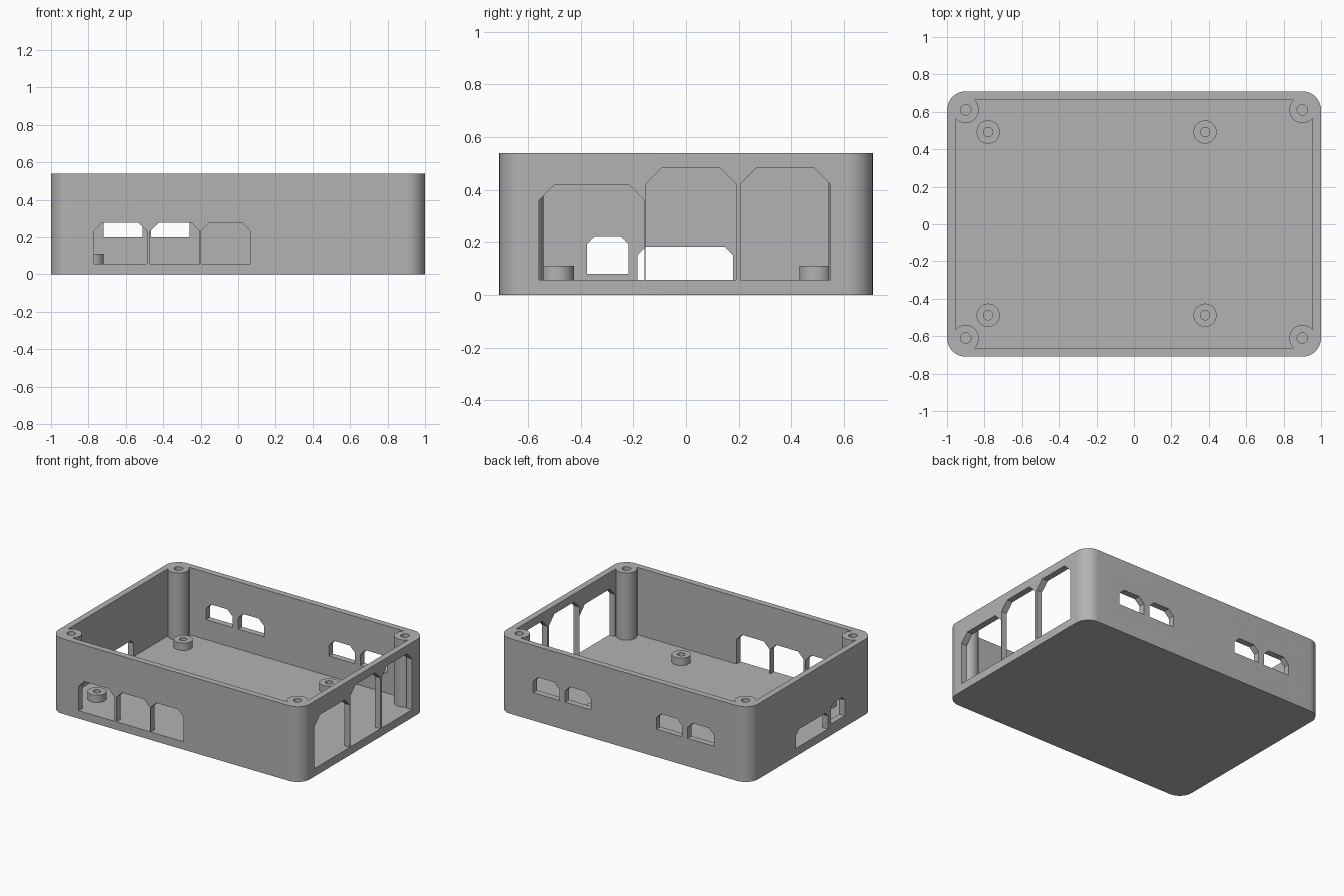
import bpy, bmesh, math
from mathutils import Matrix, Vector

HX, HY, H = 1.0, 0.709, 0.54      # half sizes and height
WALL, FLOOR = 0.045, 0.057

if "Cube" in bpy.data.objects:
    bpy.data.objects.remove(bpy.data.objects["Cube"], do_unlink=True)

grey = bpy.data.materials.new("matte grey")
grey.use_nodes = True
grey.diffuse_color = (0.45, 0.45, 0.45, 1)
grey.node_tree.nodes["Principled BSDF"].inputs["Base Color"].default_value = (0.45, 0.45, 0.45, 1)


def prism(name, outline, origin, u, v, depth):
    """Extrude a 2D outline drawn along axes u and v by the depth vector."""
    bm = bmesh.new()
    o, u, v = Vector(origin), Vector(u), Vector(v)
    face = bm.faces.new([bm.verts.new(o + u * a + v * b) for a, b in outline])
    new = bmesh.ops.extrude_face_region(bm, geom=[face])["geom"]
    bmesh.ops.translate(bm, vec=Vector(depth),
                        verts=[g for g in new if isinstance(g, bmesh.types.BMVert)])
    bmesh.ops.recalc_face_normals(bm, faces=bm.faces)
    mesh = bpy.data.meshes.new(name)
    bm.to_mesh(mesh)
    bm.free()
    mesh.materials.append(grey)
    ob = bpy.data.objects.new(name, mesh)
    bpy.context.collection.objects.link(ob)
    return ob


def rounded_rect(hx, hy, r, steps=14):
    pts = []
    for i, (sx, sy) in enumerate([(1, 1), (-1, 1), (-1, -1), (1, -1)]):
        for k in range(steps + 1):
            a = math.pi / 2 * (i + k / steps)
            pts.append((sx * (hx - r) + r * math.cos(a), sy * (hy - r) + r * math.sin(a)))
    return pts


def circle(r, n):
    return [(r * math.cos(math.tau * i / n), r * math.sin(math.tau * i / n)) for i in range(n)]


def upright(name, outline, x, y, z0, z1):
    return prism(name, outline, (x, y, z0), (1, 0, 0), (0, 1, 0), (0, 0, z1 - z0))


def combine(ob, other, operation):
    mod = ob.modifiers.new(operation.title(), "BOOLEAN")
    mod.operation, mod.solver, mod.object = operation, "EXACT", other
    with bpy.context.temp_override(object=ob, active_object=ob, selected_objects=[ob]):
        bpy.ops.object.modifier_apply(modifier=mod.name)
    bpy.data.objects.remove(other, do_unlink=True)


def smooth(ob):
    bpy.ops.object.select_all(action="DESELECT")
    ob.select_set(True)
    bpy.context.view_layer.objects.active = ob
    bpy.ops.object.shade_smooth_by_angle(angle=math.radians(30))


def window(side, a0, a1, z0, z1, c):
    """Cut a port with chamfered top corners through one wall."""
    outline = [(a0, z0), (a1, z0), (a1, z1 - c), (a1 - c, z1), (a0 + c, z1), (a0, z1 - c)]
    axis, sign = side
    inner = ((HX if axis == "x" else HY) - WALL - 0.004) * sign
    out = Vector((1, 0, 0)) if axis == "x" else Vector((0, 1, 0))
    along = (0, 1, 0) if axis == "x" else (1, 0, 0)
    combine(body, prism("port_cutter", outline, out * inner, along, (0, 0, 1), out * sign * 0.1),
            "DIFFERENCE")


# Open tray
body = upright("enclosure_body", rounded_rect(HX, HY, 0.1), 0, 0, 0, H)
combine(body, upright("cavity", rounded_rect(HX - WALL, HY - WALL, 0.055), 0, 0, FLOOR, H + 0.1),
        "DIFFERENCE")

# Corner screw posts
for sx in (-1, 1):
    for sy in (-1, 1):
        x, y = 0.9 * sx, 0.61 * sy
        combine(body, upright("post", circle(0.07, 48), x, y, FLOOR / 2, H), "UNION")
        combine(body, upright("post_hole", circle(0.028, 32), x, y, 0.15, H + 0.1), "DIFFERENCE")

# Large ports on the left end
LEFT, RIGHT, FRONT, BACK = ("x", 1), ("x", -1), ("y", -1), ("y", 1)
window(LEFT, -0.558, -0.157, FLOOR, 0.42, 0.06)
window(LEFT, -0.153, 0.19, FLOOR, 0.482, 0.06)
window(LEFT, 0.207, 0.548, FLOOR, 0.482, 0.06)
# Small ports on the right end
window(RIGHT, -0.376, -0.218, 0.08, 0.222, 0.03)
window(RIGHT, -0.184, 0.178, FLOOR, 0.182, 0.03)
# Front ports
window(FRONT, -0.77, -0.487, FLOOR, 0.278, 0.045)
window(FRONT, -0.47, -0.205, FLOOR, 0.278, 0.045)
window(FRONT, -0.198, 0.064, FLOOR, 0.278, 0.045)
# Back vents, two mirrored pairs
for s in (-1, 1):
    for near, far in ((0.26, 0.465), (0.51, 0.72)):
        window(BACK, *sorted((s * near, s * far)), 0.2, 0.32, 0.04)
smooth(body)

# Board standoffs on the floor
for x, xname in ((-0.78, "right"), (0.38, "left")):
    for y, yname in ((-0.488, "front"), (0.492, "back")):
        tube = upright(f"standoff_{yname}_{xname}", circle(0.062, 40), x, y, FLOOR - 0.01, 0.11)
        combine(tube, upright("standoff_hole", circle(0.025, 28), x, y, FLOOR, 0.2), "DIFFERENCE")
        smooth(tube)
